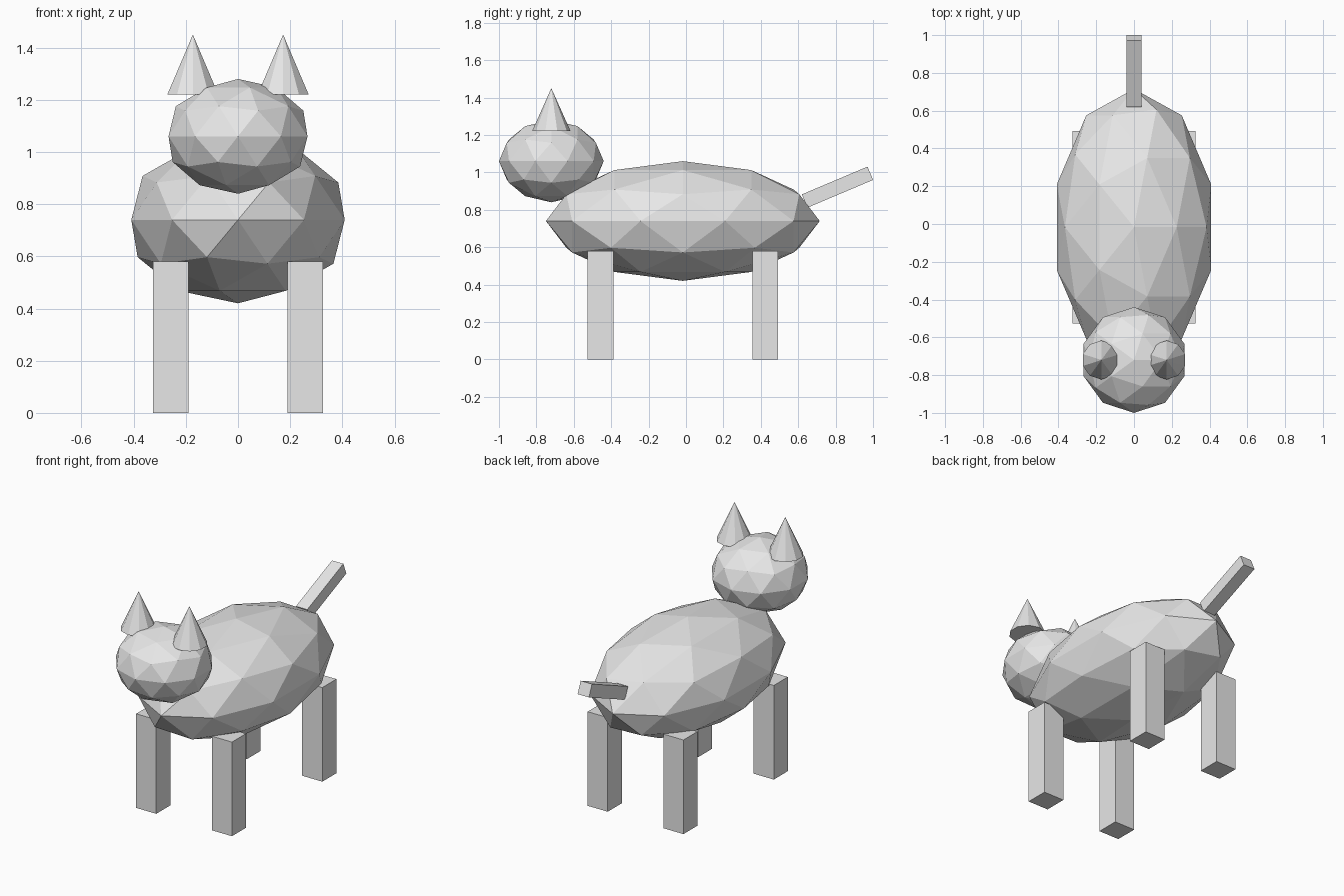
import bpy

cube = bpy.data.objects.get("Cube")
if cube:
    bpy.data.objects.remove(cube, do_unlink=True)

GREY = (0.8, 0.8, 0.8, 1)
coat = bpy.data.materials.new("light grey")
coat.use_nodes = True
coat.diffuse_color = GREY
coat.node_tree.nodes["Principled BSDF"].inputs["Base Color"].default_value = GREY


def finish(name, scale=(1, 1, 1)):
    """Name, size and colour the part just added."""
    part = bpy.context.object
    part.name = name
    part.scale = scale
    part.data.materials.append(coat)
    return part


def faceted_ball(name, location, radii):
    bpy.ops.mesh.primitive_ico_sphere_add(subdivisions=2, radius=1, location=location)
    return finish(name, radii)


def box(name, location, size, tilt=0):
    bpy.ops.mesh.primitive_cube_add(size=1, location=location, rotation=(tilt, 0, 0))
    return finish(name, size)


# Body and head
MID = -0.017
faceted_ball("body", (0, MID, 0.74), (0.43, 0.732, 0.32))
faceted_ball("head", (0, -0.72, 1.06), (0.28, 0.28, 0.22))

# Ears and legs on both sides
for side, sx in (("left", 1), ("right", -1)):
    bpy.ops.mesh.primitive_cone_add(vertices=10, radius1=0.103, radius2=0, depth=0.23,
                                    location=(sx * 0.173, -0.72, 1.335))
    finish(side + "_ear")
    for end, sy in (("front", -1), ("back", 1)):
        box(f"{end}_{side}_leg", (sx * 0.258, MID + sy * 0.44, 0.29), (0.137, 0.137, 0.58))

# Raised tail
box("tail", (0, 0.81, 0.921), (0.077, 0.381, 0.077), tilt=0.4)
